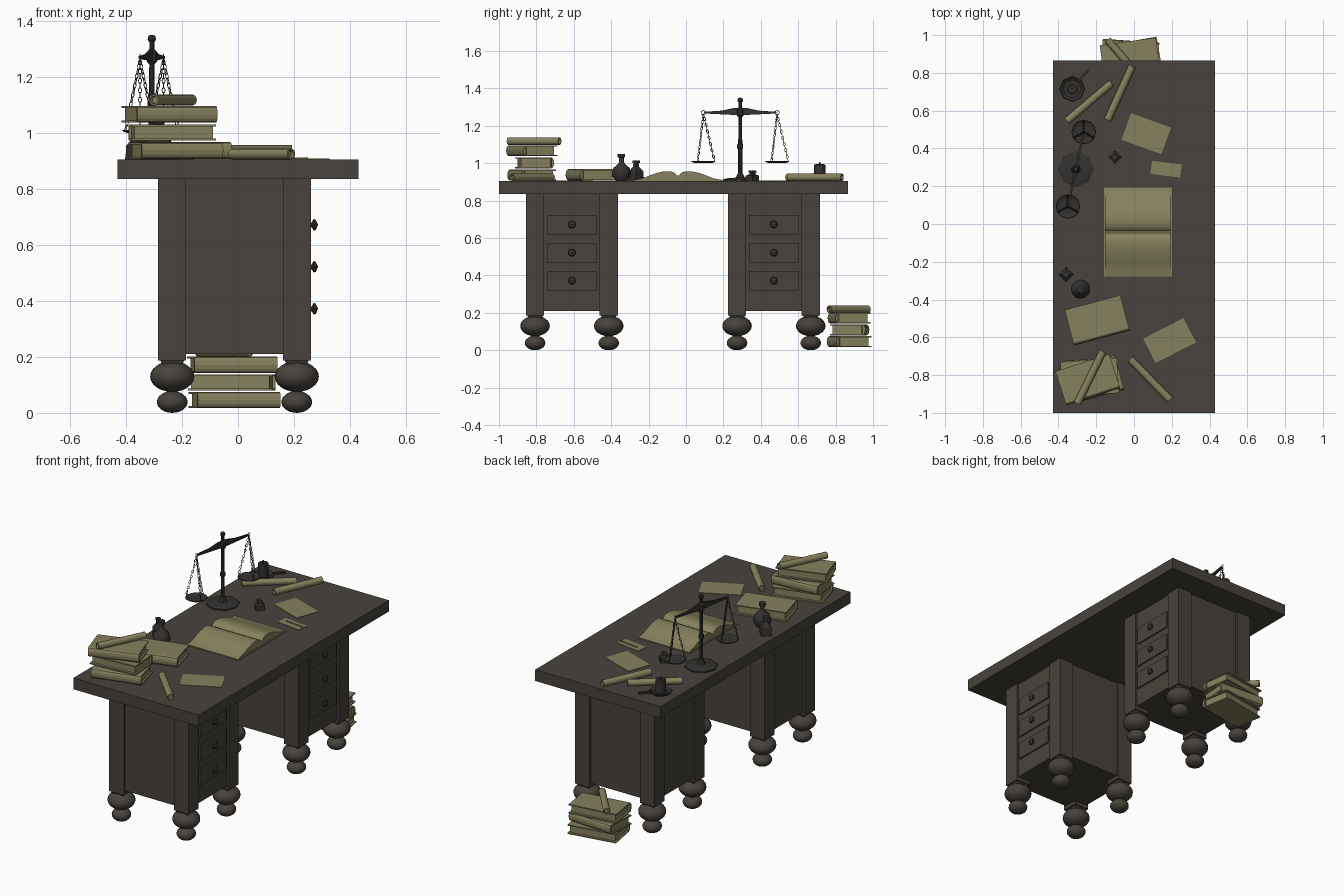
import bpy, bmesh
from math import pi, sin, cos, atan2, hypot, radians
from mathutils import Vector, Matrix

if "Cube" in bpy.data.objects:
    bpy.data.objects.remove(bpy.data.objects["Cube"])


def material(name, col):
    m = bpy.data.materials.new(name)
    m.diffuse_color = (*col, 1)
    m.use_nodes = True
    m.node_tree.nodes["Principled BSDF"].inputs["Base Color"].default_value = m.diffuse_color
    return m


WOOD = material("dark_wood", (0.065, 0.055, 0.045))
PAPER = material("parchment", (0.24, 0.22, 0.11))
IRON = material("iron", (0.035, 0.032, 0.03))
TOP = 0.905  # height of the writing surface


def finish(name, bm, mat, loc=(0, 0, 0), rot=(0, 0, 0), smooth=None):
    bmesh.ops.recalc_face_normals(bm, faces=bm.faces)
    me = bpy.data.meshes.new(name)
    bm.to_mesh(me)
    bm.free()
    me.materials.append(mat)
    ob = bpy.data.objects.new(name, me)
    bpy.context.collection.objects.link(ob)
    ob.location, ob.rotation_euler = loc, rot
    if smooth:
        bpy.ops.object.select_all(action='DESELECT')
        ob.select_set(True)
        bpy.context.view_layer.objects.active = ob
        bpy.ops.object.shade_smooth_by_angle(angle=radians(smooth))
    return ob


def box(name, size, centre, mat, angle=0):
    bm = bmesh.new()
    bmesh.ops.create_cube(bm, size=1, matrix=Matrix.Diagonal((*size, 1)))
    return finish(name, bm, mat, centre, (0, 0, angle))


def lathe(name, profile, sides, mat, loc, rot=(0, 0, 0), smooth=None):
    bm = bmesh.new()
    vs = [bm.verts.new((r, 0, z)) for r, z in profile]
    es = [bm.edges.new(p) for p in zip(vs, vs[1:])]
    bmesh.ops.spin(bm, geom=vs + es, cent=(0, 0, 0), axis=(0, 0, 1),
                   angle=2 * pi, steps=sides)
    bmesh.ops.remove_doubles(bm, verts=bm.verts, dist=1e-5)
    return finish(name, bm, mat, loc, rot, smooth)


def prism(name, pts, width, mat, loc, angle=0, smooth=None):
    """Outline in the local yz plane, extruded along x."""
    bm = bmesh.new()
    f = bm.faces.new([bm.verts.new((-width / 2, y, z)) for y, z in pts])
    new = bmesh.ops.extrude_face_region(bm, geom=[f])["geom"]
    bmesh.ops.translate(bm, vec=(width, 0, 0),
                        verts=[v for v in new if isinstance(v, bmesh.types.BMVert)])
    return finish(name, bm, mat, loc, (0, 0, angle), smooth)


def book(name, x, y, z, angle, L=0.30, D=0.19, H=0.058):
    a, t, s = radians(angle), 0.007, -D / 2 + 0.015
    arc = [(s - 0.015 * sin(k * pi / 6), H / 2 - H / 2 * cos(k * pi / 6)) for k in range(7)]
    outline = [(D / 2, 0)] + arc + [(D / 2, H), (D / 2, H - t), (s, H - t), (s, t), (D / 2, t)]
    prism(name + "_cover", outline, L, PAPER, (x, y, z), a)
    off = Matrix.Rotation(a, 3, 'Z') @ Vector((0, 0.003, 0))
    box(name + "_pages", (L - 0.02, D - 0.034, H - 2 * t),
        (x + off.x, y + off.y, z + H / 2), PAPER, a)


def scroll(name, p, q, z, r=0.02):
    h = hypot(q[0] - p[0], q[1] - p[1]) / 2
    prof = [(0, .012 - h), (r * .6, .012 - h), (r * .7, -h), (r, -h),
            (r, h), (r * .7, h), (r * .6, h - .012), (0, h - .012)]
    lathe(name, prof, 12, PAPER, ((p[0] + q[0]) / 2, (p[1] + q[1]) / 2, z),
          (0, pi / 2, atan2(q[1] - p[1], q[0] - p[0])), 40)


def wires(name, loops, thick, mat):
    cu = bpy.data.curves.new(name, 'CURVE')
    cu.dimensions, cu.bevel_depth, cu.bevel_resolution = '3D', thick, 0
    for pts in loops:
        sp = cu.splines.new('POLY')
        sp.points.add(len(pts) - 1)
        for p, c in zip(sp.points, pts):
            p.co = (*c, 1)
        sp.use_cyclic_u = True
    cu.materials.append(mat)
    bpy.context.collection.objects.link(bpy.data.objects.new(name, cu))


# Desk top
box("desk_top", (0.86, 1.865, 0.07), (0, -0.0675, 0.87), WOOD)

# Two pedestals with corner posts, ball feet and drawers
ball = lambda r, h, c: [(r * sin(k * pi / 12), c - h * cos(k * pi / 12)) for k in range(13)]
for side, yc in (("front", -0.61), ("back", 0.47)):
    box(side + "_pedestal", (0.52, 0.465, 0.63), (-0.0125, yc, 0.525), WOOD)
    for sx in (-1, 1):
        for sy in (-1, 1):
            x, y = -0.0125 + sx * 0.2225, yc + sy * 0.197
            box(side + "_post", (0.1, 0.098, 0.65), (x, y, 0.512), WOOD)
            lathe(side + "_foot_upper", ball(0.079, 0.055, 0.13), 24, WOOD, (x, y, 0), smooth=40)
            lathe(side + "_foot_lower", ball(0.055, 0.039, 0.039), 24, WOOD, (x, y, 0), smooth=40)
            lathe(side + "_foot_collar", [(0, 0.165), (0.045, 0.165), (0.062, 0.19), (0, 0.19)],
                  4, WOOD, (x, y, 0), (0, 0, pi / 4))
    for z in (0.372, 0.522, 0.672):
        box(side + "_drawer", (0.03, 0.262, 0.104), (0.242, yc, z), WOOD)
        lathe(side + "_drawer_knob", [(0, 0), (0.009, 0), (0.009, 0.008), (0.021, 0.014),
              (0.018, 0.022), (0, 0.03)], 8, IRON, (0.256, yc, z), (0, pi / 2, 0))

# Stack of books on the desk, stack on the floor, single book
for i, (x, y, a) in enumerate([(-0.222, -0.825, 15), (-0.235, -0.81, 184), (-0.245, -0.825, 18)]):
    book(f"desk_stack_book_{i}", x, y, TOP + 0.003 + i * 0.065, a)
scroll("desk_stack_scroll", (-0.30, -0.95), (-0.165, -0.675), 1.118)
for i, (x, y, a) in enumerate([(-0.012, 0.872, 10), (-0.022, 0.875, 176), (-0.02, 0.872, 8)]):
    book(f"floor_stack_book_{i}", x, y, 0.017 + i * 0.063, a)
scroll("floor_stack_scroll", (-0.14, 0.975), (0.04, 0.765), 0.219)
book("single_book", -0.195, -0.51, TOP + 0.003, 15, 0.305, 0.195, 0.06)

# Open book
page = [(0.232, 0.006), (0.19, 0.014), (0.15, 0.03), (0.11, 0.044), (0.07, 0.052),
        (0.04, 0.052), (0.018, 0.044), (0.005, 0.028)]
outline = page + [(-y, z) for y, z in reversed(page)] + [(-0.232, 0.003), (0.232, 0.003)]
prism("open_book_pages", outline, 0.345, PAPER, (0.02, -0.043, TOP), smooth=35)
box("open_book_cover", (0.36, 0.47, 0.006), (0.02, -0.043, TOP + 0.003), PAPER)

# Loose scrolls, sheets and pen
scroll("scroll_a", (-0.355, 0.545), (-0.12, 0.745), TOP + 0.02)
scroll("scroll_b", (-0.14, 0.55), (-0.01, 0.835), TOP + 0.02)
scroll("scroll_c", (-0.02, -0.715), (0.19, -0.93), TOP + 0.02)
box("sheet_a", (0.225, 0.15, 0.003), (0.065, 0.478, TOP + 0.002), PAPER, radians(-20))
box("sheet_b", (0.16, 0.07, 0.003), (0.17, 0.29, TOP + 0.002), PAPER, radians(-7))
box("sheet_c", (0.24, 0.145, 0.003), (0.188, -0.617, TOP + 0.002), PAPER, radians(27))
box("pen", (0.13, 0.006, 0.005), (0.185, 0.292, TOP + 0.006), PAPER, radians(-7))

# Inkwell, square bottle, round bottle
lathe("inkwell", [(0, 0), (.036, 0), (.036, .028), (.016, .036), (.016, .044), (.022, .046),
      (.02, .056), (0, .056)], 4, IRON, (-0.10, 0.355, TOP))
lathe("square_bottle", [(0, 0), (.042, 0), (.04, .05), (.017, .075), (.014, .095), (.02, .097),
      (.02, .11), (0, .11)], 4, IRON, (-0.36, -0.267, TOP))
lathe("round_bottle", [(0, 0), (.032, 0), (.048, .022), (.051, .045), (.043, .07), (.022, .088),
      (.013, .1), (.013, .125), (.02, .128), (.02, .145), (0, .145)], 12, IRON,
      (-0.283, -0.345, TOP), smooth=40)

# Candle holder
lathe("candle_dish", [(0, 0), (.05, 0), (.067, .014), (.064, .018), (.048, .007), (0, .007)],
      8, IRON, (-0.327, 0.715, TOP))
lathe("candle", [(0, .005), (.03, .005), (.03, .086), (.022, .09), (.004, .086), (.004, .102),
      (0, .102)], 12, IRON, (-0.327, 0.715, TOP), smooth=35)
box("candle_handle", (0.075, 0.012, 0.012), (-0.267, 0.785, TOP + 0.014), IRON, radians(48))

# Balance scale: stand, beam, pans and chains
px, py = -0.308, 0.29
lathe("scale_stand", [(0, 0), (.095, 0), (.095, .008), (.07, .014), (.025, .018), (.016, .035),
      (.011, .045), (.011, .17), (.016, .175), (.016, .195), (.011, .2), (.009, .34), (.018, .35),
      (.018, .385), (.009, .395), (.009, .42), (.015, .428), (.012, .443), (0, .446)],
      8, IRON, (px, py, TOP))
ax, ay = 0.042, 0.197
half = [(0.197, 1.266), (0.197, 1.275), (0.1, 1.281), (0.03, 1.296)]
beam = half + [(-y, z) for y, z in reversed(half)] + [(-0.03, 1.258), (0.03, 1.258)]
prism("scale_beam", beam, 0.012, IRON, (px, py, 0), -atan2(ax, ay))
links = []
for s in (-1, 1):
    end = Vector((px + s * ax, py + s * ay, 1.262))
    lathe("scale_pan", [(0, 0), (.045, 0), (.065, .008), (.062, .011), (.044, .004), (0, .004)],
          12, IRON, (end.x, end.y, 1.0))
    links.append([end + Vector((0, .012 * cos(k * pi / 4), .008 + .012 * sin(k * pi / 4)))
                  for k in range(8)])
    for c in range(3):
        a = 2 * pi * c / 3 + pi / 2
        rim = Vector((end.x + .06 * cos(a), end.y + .06 * sin(a), 1.01))
        d = rim - end
        u, n = d.normalized(), 15
        v = u.cross(Vector((-sin(a), cos(a), 0)))
        w = u.cross(v)
        for i in range(n):
            m, side = end + d * (i + .5) / n, (v if i % 2 else w)
            links.append([m + u * .0105 * cos(k * pi / 4) + side * .0055 * sin(k * pi / 4)
                          for k in range(8)])
wires("scale_chains", links, 0.0017, IRON)
